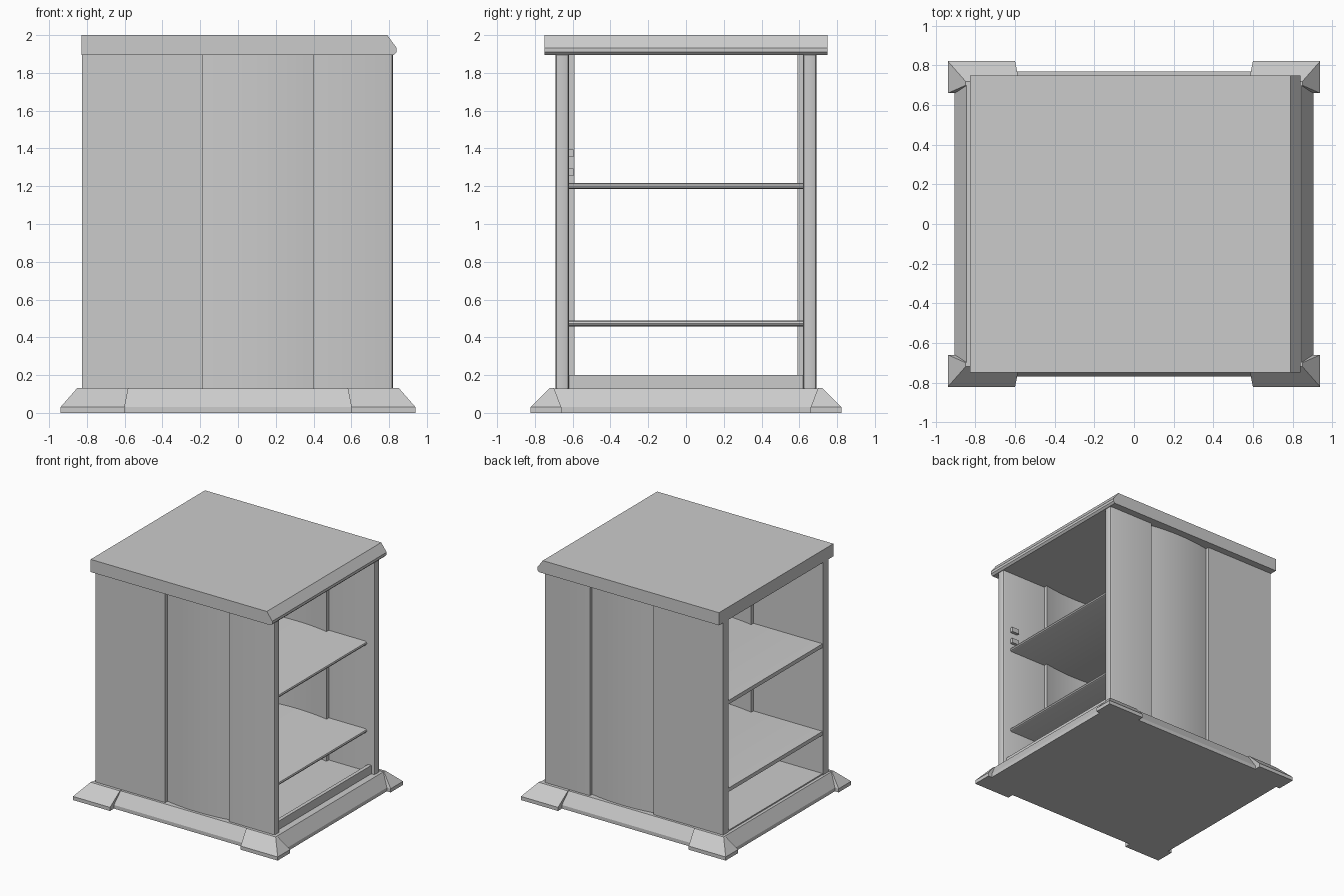
import bpy, bmesh, math

if "Cube" in bpy.data.objects:
    bpy.data.objects.remove(bpy.data.objects["Cube"])


def mesh_object(name, rings, sharp=30):
    """Loft closed rings of equal length and cap both ends."""
    bm = bmesh.new()
    vs = [[bm.verts.new(p) for p in r] for r in rings]
    n = len(rings[0])
    for a, b in zip(vs, vs[1:]):
        for i in range(n):
            j = (i + 1) % n
            bm.faces.new((a[i], a[j], b[j], b[i]))
    bm.faces.new(vs[0])
    bm.faces.new(vs[-1])
    bmesh.ops.recalc_face_normals(bm, faces=bm.faces)
    me = bpy.data.meshes.new(name)
    bm.to_mesh(me)
    bm.free()
    ob = bpy.data.objects.new(name, me)
    bpy.context.collection.objects.link(ob)
    bpy.context.view_layer.objects.active = ob
    ob.select_set(True)
    bpy.ops.object.shade_smooth_by_angle(angle=math.radians(sharp))
    ob.select_set(False)
    return ob


def along_y(name, profile, y0, y1):
    """Extrude an (x, z) profile along y."""
    return mesh_object(name, [[(x, y, z) for x, z in profile] for y in (y0, y1)])


def along_z(name, profile, z0, z1):
    """Extrude an (x, y) profile along z."""
    return mesh_object(name, [[(x, y, z) for x, y in profile] for z in (z0, z1)])


def rect(x, y, z):
    return [(-x, -y, z), (x, -y, z), (x, y, z), (-x, y, z)]


def box(name, x0, x1, y0, y1, z0, z1):
    return along_y(name, [(x0, z0), (x1, z0), (x1, z1), (x0, z1)], y0, y1)


# plinth with sloping skirt
mesh_object("plinth", [rect(0.905, 0.77, 0), rect(0.905, 0.77, 0.03),
                       rect(0.845, 0.71, 0.13)], 10)

# corner feet wrapping the plinth
for sx, xn in ((-1, "left"), (1, "right")):
    for sy, yn in ((-1, "front"), (1, "back")):
        low = [(0.60, 0.66), (0.94, 0.66), (0.94, 0.822), (0.60, 0.822)]
        top = [(0.58, 0.70), (0.85, 0.70), (0.85, 0.72), (0.58, 0.72)]
        mesh_object(f"foot_{yn}_{xn}", [[(sx * x, sy * y, z) for x, y in ring]
                    for ring, z in ((low, 0), (low, 0.03), (top, 0.133))], 10)


# side walls: recessed, bowed centre panel and rounded leading edge
def bow(edge, rise, n=16):
    pts = []
    for i in range(n + 1):
        t = 2 * i / n - 1
        pts.append((0.1075 + 0.2925 * t, edge + rise * (1 - t * t)))
    return pts


wall = [(-0.825, 0.69), (-0.185, 0.69)] + bow(0.66, 0.028)
wall += [(0.40, 0.69), (0.805, 0.69), (0.815, 0.686), (0.82, 0.675),
         (0.82, 0.635), (0.815, 0.624), (0.805, 0.62), (0.40, 0.62)]
wall += bow(0.59, 0.028)[::-1] + [(-0.185, 0.62), (-0.825, 0.62)]
for s, n in ((-1, "front"), (1, "back")):
    along_z(f"wall_{n}", [(x, s * y) for x, y in wall], 0.125, 1.9)

# shelves with a rounded nose
for i, z in enumerate((0.458, 1.185)):
    along_y(f"shelf_{i + 1}", [(-0.82, z), (0.735, z), (0.746, z + 0.006), (0.75, z + 0.016),
            (0.746, z + 0.026), (0.735, z + 0.032), (-0.82, z + 0.032)], -0.62, 0.62)

# floor board and raised front lip
box("floor_board", -0.82, 0.79, -0.62, 0.62, 0.12, 0.14)
box("floor_lip", 0.76, 0.79, -0.62, 0.62, 0.13, 0.20)

# small pegs on the inner wall
for i, z in enumerate((1.255, 1.355)):
    box(f"peg_{i + 1}", 0.68, 0.75, -0.625, -0.595, z, z + 0.04)

# top slab with chamfered edge
along_y("top_slab", [(-0.828, 1.895), (0.825, 1.895), (0.84, 1.91), (0.84, 1.932),
                     (0.79, 2.0), (-0.828, 2.0)], -0.75, 0.75)
